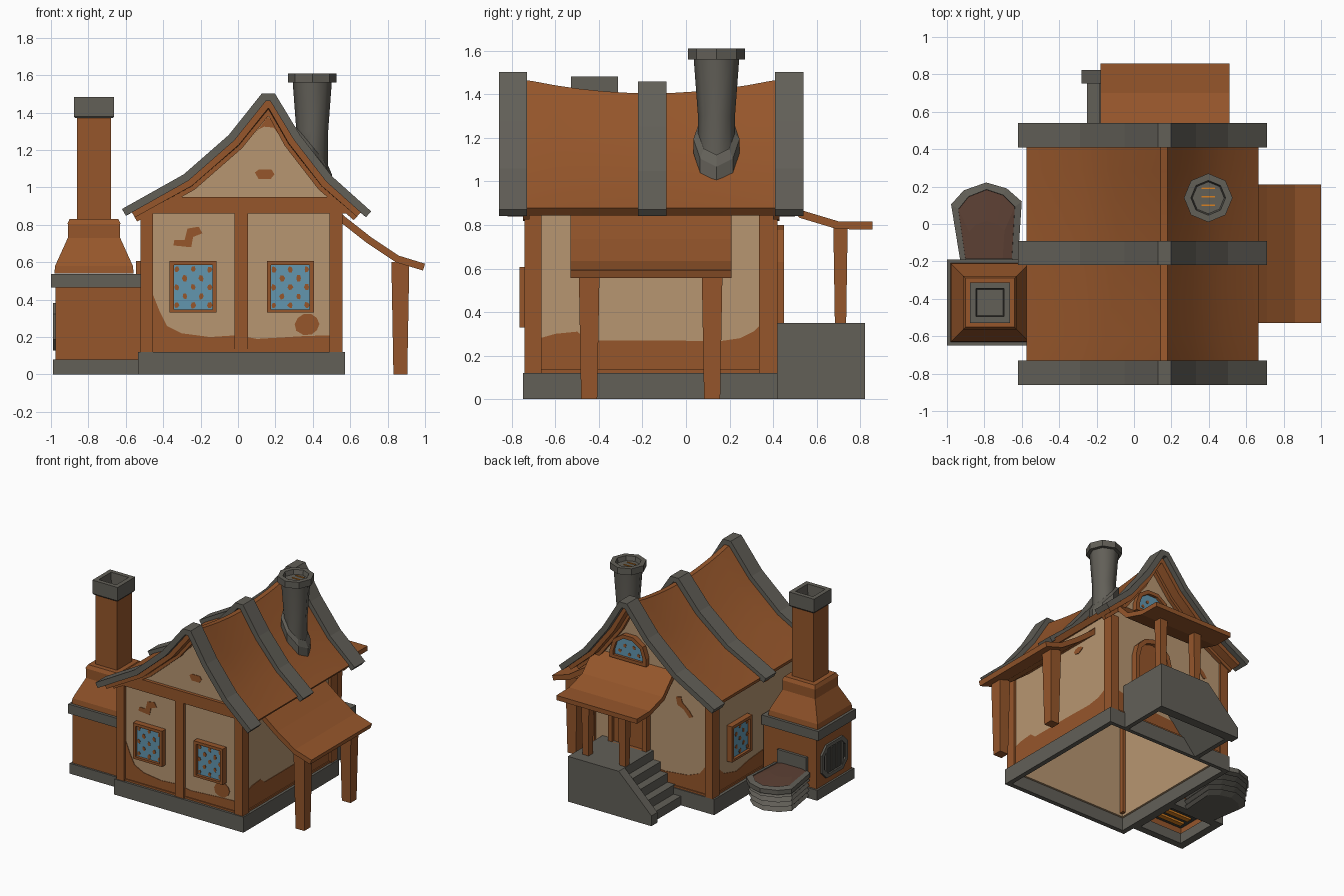
import bpy, bmesh, math, random

if "Cube" in bpy.data.objects:
    bpy.data.objects.remove(bpy.data.objects["Cube"])
random.seed(4)

def material(name, r, g, b):
    m = bpy.data.materials.new(name)
    m.diffuse_color = (r, g, b, 1)
    m.use_nodes = True
    m.node_tree.nodes["Principled BSDF"].inputs["Base Color"].default_value = m.diffuse_color
    return m

STONE = material("grey_stone", .122, .115, .097)
DARK = material("dark_stone", .05, .05, .043)
WOOD = material("brown_wood", .303, .093, .024)
PLASTER = material("cream_plaster", .475, .305, .165)
GLASS = material("blue_glass", .122, .305, .43)
LEATHER = material("dark_leather", .107, .051, .034)
FIRE = material("orange_ember", .70, .22, .015)

def loft(name, rings, mat, caps=True, closed=False, smooth=0):
    """Skin a list of equal-length point rings."""
    bm = bmesh.new()
    vs = [[bm.verts.new(p) for p in r] for r in rings]
    n = len(rings[0])
    pairs = list(zip(vs, vs[1:])) + ([(vs[-1], vs[0])] if closed else [])
    for a, b in pairs:
        for i in range(n):
            bm.faces.new((a[i], a[(i + 1) % n], b[(i + 1) % n], b[i]))
    if caps and not closed:
        bm.faces.new(vs[0])
        bm.faces.new(vs[-1])
    bmesh.ops.recalc_face_normals(bm, faces=bm.faces)
    me = bpy.data.meshes.new(name)
    bm.to_mesh(me)
    bm.free()
    me.materials.append(mat)
    ob = bpy.data.objects.new(name, me)
    bpy.context.collection.objects.link(ob)
    if smooth:
        bpy.ops.object.select_all(action='DESELECT')
        ob.select_set(True)
        bpy.context.view_layer.objects.active = ob
        bpy.ops.object.shade_smooth_by_angle(angle=math.radians(smooth))
    return ob

def rect(x0, x1, y0, y1, z):
    return [(x0, y0, z), (x1, y0, z), (x1, y1, z), (x0, y1, z)]

def square(cx, cy, h, z):
    return rect(cx - h, cx + h, cy - h, cy + h, z)

def box(name, x0, x1, y0, y1, z0, z1, mat):
    return loft(name, [rect(x0, x1, y0, y1, z0), rect(x0, x1, y0, y1, z1)], mat)

# Wall coordinate maps: u along the wall, v up, d outward
front = lambda u, v, d: (u, -.72 - d, v)
back = lambda u, v, d: (u, .40 + d, v)
left = lambda u, v, d: (-.50 - d, u, v)
right = lambda u, v, d: (.54 + d, u, v)
oven = lambda u, v, d: (-.975 - d, u, v)

def plate(name, poly, d0, d1, wall, mat):
    return loft(name, [[wall(u, v, d) for u, v in poly] for d in (d0, d1)], mat)

def ring(name, outer, inner, d0, d1, wall, mat):
    seq = ((outer, d0), (outer, d1), (inner, d1), (inner, d0))
    return loft(name, [[wall(u, v, d) for u, v in p] for p, d in seq], mat, closed=True)

def quad(u0, u1, v0, v1):
    return [(u0, v0), (u1, v0), (u1, v1), (u0, v1)]

def arch(c, hw, z0, spring, top, n=6):
    return [(c - hw, z0), (c + hw, z0)] + [
        (c + hw * math.cos(math.pi * i / n), spring + (top - spring) * math.sin(math.pi * i / n))
        for i in range(n + 1)]

def blob(cu, cv, ru, rv, n=10, jit=.2):
    out = []
    for i in range(n):
        k, a = 1 + random.uniform(-jit, jit), 2 * math.pi * i / n
        out.append((cu + ru * k * math.cos(a), cv + rv * k * math.sin(a)))
    return out

# Foundation and plaster walls
fr = ((-.535, .572, -.75, .42), (-.495, .535, -.715, .39))
loft("foundation", [rect(*fr[0], 0), rect(*fr[0], .12), rect(*fr[1], .12), rect(*fr[1], 0)], STONE, closed=True)
box("left_wall", -.50, -.48, -.72, .40, .1, .885, PLASTER)
box("right_wall", .52, .54, -.72, .40, .1, .93, PLASTER)

# Roof cross-section and its inward offsets
S = [(-.62, .885), (-.29, 1.07), (-.05, 1.28), (.128, 1.503), (.197, 1.503), (.332, 1.28), (.502, 1.06), (.712, .872)]
R = [(-.588, .905)] + S[1:7] + [(.685, .900)]

def offset(pts, t):
    out = []
    for i, (x, z) in enumerate(pts):
        ts = []
        for j in (i - 1, i):
            if 0 <= j < len(pts) - 1:
                dx, dz = pts[j + 1][0] - pts[j][0], pts[j + 1][1] - pts[j][1]
                l = math.hypot(dx, dz)
                ts.append((dx / l, dz / l))
        tx, tz = sum(a for a, _ in ts), sum(b for _, b in ts)
        l = math.hypot(tx, tz)
        tx, tz = tx / l, tz / l
        k = t / (tx * ts[0][0] + tz * ts[0][1])
        out.append((x + tz * k, z - tx * k))
    if len(pts) == 8 and out[3][0] > out[4][0] - .004:
        over = out[3][0] - out[4][0]
        z = out[3][1] - over * .65
        out[3], out[4] = (.160, z), (.165, z)
    return out

def strip(pts, a, b):
    return (offset(pts, a) if a else list(pts)) + offset(pts, b)[::-1]

def sag(y, x, z, depth=.068):
    s = depth * max(0, 1 - ((y + .16) / .60) ** 2)
    return (x, y, z - s * max(0, z - .875) / .6)

# Gable ends
gable = [(-.5, .1), (-.5, .885)] + offset(S, .065)[1:7] + [(.54, .93), (.54, .1)]
for nm, w in (("front_gable_wall", front), ("back_gable_wall", back)):
    plate(nm, gable, -.02, 0, w, PLASTER)
    plate(nm.replace("wall", "trim"), strip(R, .055, .10), 0, .03, w, WOOD)

# Roof slab with sagging ridge, and three stone bands
ys = [-.82 + 1.32 * i / 12 for i in range(13)]
loft("roof", [[sag(y, x, z) for x, z in strip(R, .03, .075)] for y in ys], WOOD, smooth=25)
for y0, y1, d in ((-.86, -.73, 0), (-.22, -.09, .041), (.41, .54, 0)):
    loft("roof_band", [[(x, y, z - d * max(0, z - .875) / .6) for x, z in strip(S, 0, .042)] for y in (y0, y1)], STONE)

# Timber posts and beams
for x0, x1 in ((-.522, -.455), (.49, .56)):
    for y0, y1 in ((-.742, -.665), (.335, .42)):
        box("corner_post", x0, x1, y0, y1, .12, .89, WOOD)
box("front_middle_post", -.02, .053, -.74, -.715, .12, .87, WOOD)
plate("front_tie_beam", [(-.54, .86), (.61, .86), (.53, .95), (-.44, .95)], -.01, .025, front, WOOD)
for w, a, b in ((front, -.5, .54), (back, -.5, .54), (left, -.7, .38), (right, -.7, .38)):
    plate("sill_beam", quad(a, b, .12, .135), 0, .012, w, WOOD)

# Worn patches on the plaster
edges = (
    (front, [(-.46, .44), (-.44, .39), (-.42, .34), (-.38, .26), (-.3, .22), (-.15, .2), (0, .21), (.1, .19), (.35, .205), (.5, .21)]),
    (right, [(-.67, .28), (-.6, .30), (-.5, .31), (-.45, .27), (-.1, .27), (.15, .265), (.25, .28), (.31, .31), (.34, .34)]),
    (left, [(-.67, .28), (-.3, .26), (-.05, .24), (.1, .21), (.25, .25), (.34, .33)]),
    (back, [(-.46, .36), (-.4, .28), (-.3, .24), (-.1, .22), (.2, .24), (.5, .3)]))
for w, e in edges:
    plate("worn_base", [(e[0][0], .12)] + e + [(e[-1][0], .12)], 0, .004, w, WOOD)
plate("worn_patch", blob(.37, .27, .068, .058, 10, .08), 0, .005, front, WOOD)
plate("worn_patch", [(-.345, .69), (-.25, .68), (-.24, .735), (-.19, .755), (-.21, .79), (-.27, .78), (-.285, .72), (-.34, .72)], 0, .004, front, WOOD)
plate("worn_patch", [(.09, 1.08), (.11, 1.095), (.18, 1.095), (.195, 1.07), (.175, 1.045), (.11, 1.045)], 0, .004, front, WOOD)
plate("worn_patch", [(.07, 1.26), (.11, 1.31), (.14, 1.325), (.19, 1.32), (.22, 1.28), (.25, 1.27), (.16, 1.38)], 0, .004, front, WOOD)
plate("worn_patch", [(-.195, .82), (-.24, .83), (-.25, .79), (-.31, .74), (-.34, .70), (-.31, .685), (-.26, .74), (-.21, .76)], 0, .004, back, WOOD)
plate("worn_patch", blob(-.27, .79, .05, .025, 8, .15), 0, .004, left, WOOD)
plate("worn_patch", blob(.03, .77, .045, .025, 8, .15), 0, .004, right, WOOD)

# Square windows with speckled glass
def window(c, wall):
    ring("window_frame", quad(c - .125, c + .125, .33, .607), quad(c - .103, c + .103, .348, .585), 0, .045, wall, WOOD)
    plate("window_glass", quad(c - .104, c + .104, .347, .586), 0, .024, wall, GLASS)
    for r in range(5):
        for k in range(3 - r % 2):
            u = c + (k - (1 if r % 2 == 0 else .5)) * .088
            plate("glass_speck", blob(u, .37 + r * .048, .014, .017, 6), .02, .027, wall, WOOD)
window(-.24, front)
window(.28, front)
window(.09, left)

# Arched gable window and door on the back
ring("arched_window_frame", arch(.19, .155, 1.0, 1.06, 1.205, 5), arch(.19, .125, 1.025, 1.06, 1.175, 5), 0, .04, back, WOOD)
plate("arched_window_glass", arch(.19, .127, 1.023, 1.06, 1.177, 5), 0, .02, back, GLASS)
for u, v in ((.11, 1.06), (.19, 1.05), (.27, 1.06), (.15, 1.11), (.23, 1.11)):
    plate("glass_speck", blob(u, v, .014, .014, 6), .016, .023, back, WOOD)
ring("door_frame", arch(.19, .165, .35, .63, .80), arch(.19, .13, .35, .63, .765), 0, .05, back, WOOD)
plate("door", arch(.19, .131, .35, .63, .766), 0, .025, back, WOOD)

# Porch landing, steps and side walls (hollow underneath)
box("porch_landing", 0, .435, .40, .76, .32, .35, STONE)
box("porch_end_wall", .40, .435, .40, .76, 0, .33, STONE)
steps = []
for i in range(5):
    steps += [(-.0625 * i, .35 - .07 * i), (-.0625 * i, max(0, .28 - .07 * i))]
inner = [(-.25, 0), (-.215, 0), (.03, .28), (.03, .35)]
loft("porch_steps", [[(x, y, z) for x, z in steps[:8] + [(-.25, .07)] + inner] for y in (.40, .76)], STONE)
side = [(.435, 0), (.435, .35), (0, .35), (-.28, .08), (-.28, 0)]
loft("porch_side_wall", [[(x, y, z) for x, z in side] for y in (.75, .823)], STONE)
for x in (.03, .345):
    loft("porch_post", [square(x, .71, .026, .35), square(x, .71, .033, .80)], WOOD)
awn = strip([(.40, 1.01), (.54, .865), (.70, .817), (.858, .815)], 0, .036)
loft("porch_roof", [[(x, y, z) for y, z in awn] for x in (-.18, .51)], WOOD)

# Lean-to on the right
lean = strip([(.50, .92), (.57, .845), (.71, .735), (.86, .635), (1.0, .592)], 0, .038)
loft("lean_to_roof", [[(x, y, z) for x, z in lean] for y in (-.53, .21)], WOOD)
for y in (-.445, .12):
    loft("lean_to_post", [square(.868, y, .037, 0), square(.868, y, .048, .60)], WOOD)

# Round chimney on the roof, with a collar following the slope
CX = .397
def octo(r, zf):
    ring8 = [(r * math.cos(i * math.pi / 4), r * math.sin(i * math.pi / 4)) for i in range(8)]
    return [(CX + a, .14 + b, zf(CX + a)) for a, b in ring8]
slope = lambda h: (lambda x: 1.16 - 1.2 * (x - CX) + h)
flat = lambda z: (lambda x: z)
loft("roof_chimney", [octo(.082, slope(-.05)), octo(.085, flat(1.30)), octo(.105, flat(1.57))], STONE, smooth=60)
loft("roof_chimney_collar", [octo(.106, slope(-.03)), octo(.106, slope(.035)), octo(.084, slope(.06))], STONE)
loft("roof_chimney_cap", [octo(.10, flat(1.56)), octo(.13, flat(1.56)), octo(.13, flat(1.61)), octo(.093, flat(1.61)), octo(.085, flat(1.575))], STONE)
for y in (.10, .145, .19):
    box("chimney_ember_bar", CX - .035, CX + .035, y - .004, y + .004, 1.574, 1.58, FIRE)

# Forge furnace with its square chimney
fx, fy = -.77, -.42
def hollow(name, o, i, z0, z1, mat):
    loft(name, [rect(*o, z0), rect(*o, z1), rect(*i, z1), rect(*i, z0)], mat, closed=True)
hollow("furnace_base", (-.99, -.52, -.645, -.19), (-.93, -.56, -.59, -.25), 0, .08, STONE)
hollow("furnace_body", (-.975, -.52, -.63, -.205), (-.94, -.55, -.60, -.24), .07, .47, WOOD)
box("furnace_slab", -1.0, -.515, -.65, -.19, .465, .538, STONE)
loft("furnace_hood", [square(fx, fy, .212, .54), square(fx, fy, .208, .58), square(fx, fy, .14, .73), square(fx, fy, .14, .805),
                      square(fx, fy, .143, .805), square(fx, fy, .13, .832)], WOOD)
box("furnace_chimney", fx - .092, fx + .092, fy - .092, fy + .092, .82, 1.39, WOOD)
loft("furnace_chimney_cap", [square(fx, fy, .10, 1.37), square(fx, fy, .108, 1.38), square(fx, fy, .108, 1.483),
                             square(fx, fy, .075, 1.483), square(fx, fy, .07, 1.40)], STONE)
box("furnace_coal_bed", -.94, -.55, -.60, -.24, .13, .15, DARK)
for i in range(4):
    box("furnace_ember", -.90, -.60, -.56 + i * .08, -.52 + i * .08, .115, .135, FIRE)

# Rounded grate on the furnace's outer side
def rounded(h, v, c):
    return [(-.41 + a, .255 + b) for a, b in ((-h + c, -v), (h - c, -v), (h, -v + c), (h, v - c),
                                              (h - c, v), (-h + c, v), (-h, v - c), (-h, -v + c))]
ring("grate_frame", rounded(.16, .127, .06), rounded(.13, .10, .05), 0, .015, oven, STONE)
plate("grate_opening", rounded(.131, .101, .05), 0, .003, oven, DARK)
for i in range(4):
    u = -.41 + (i - 1.5) * .062
    plate("grate_bar", quad(u - .011, u + .011, .165, .345), 0, .012, oven, STONE)

# Bellows beside the furnace
pear = [(-.93, -.19), (-.978, .105), (-.91, .18), (-.79, .222), (-.68, .19), (-.60, .12), (-.62, -.19)]
def pleat(k, z, kx=1):
    return [(-.785 + (x + .785) * k * kx, -.19 + (y + .19) * k, z) for x, y in pear]
loft("bellows_pleats", [pleat((.80, .92)[i % 2] + i * .008, .02 * i) for i in range(9)], STONE)
loft("bellows_rim", [pleat(.92, .155), pleat(1, .165), pleat(1, .20), pleat(.91, .21, .88), pleat(.90, .19, .88)], STONE)
loft("bellows_top", [pleat(.91, .19, .88), pleat(.905, .205, .88), pleat(.5, .215)], LEATHER)
box("bellows_mount", -.90, -.65, -.21, -.185, .12, .31, STONE)
